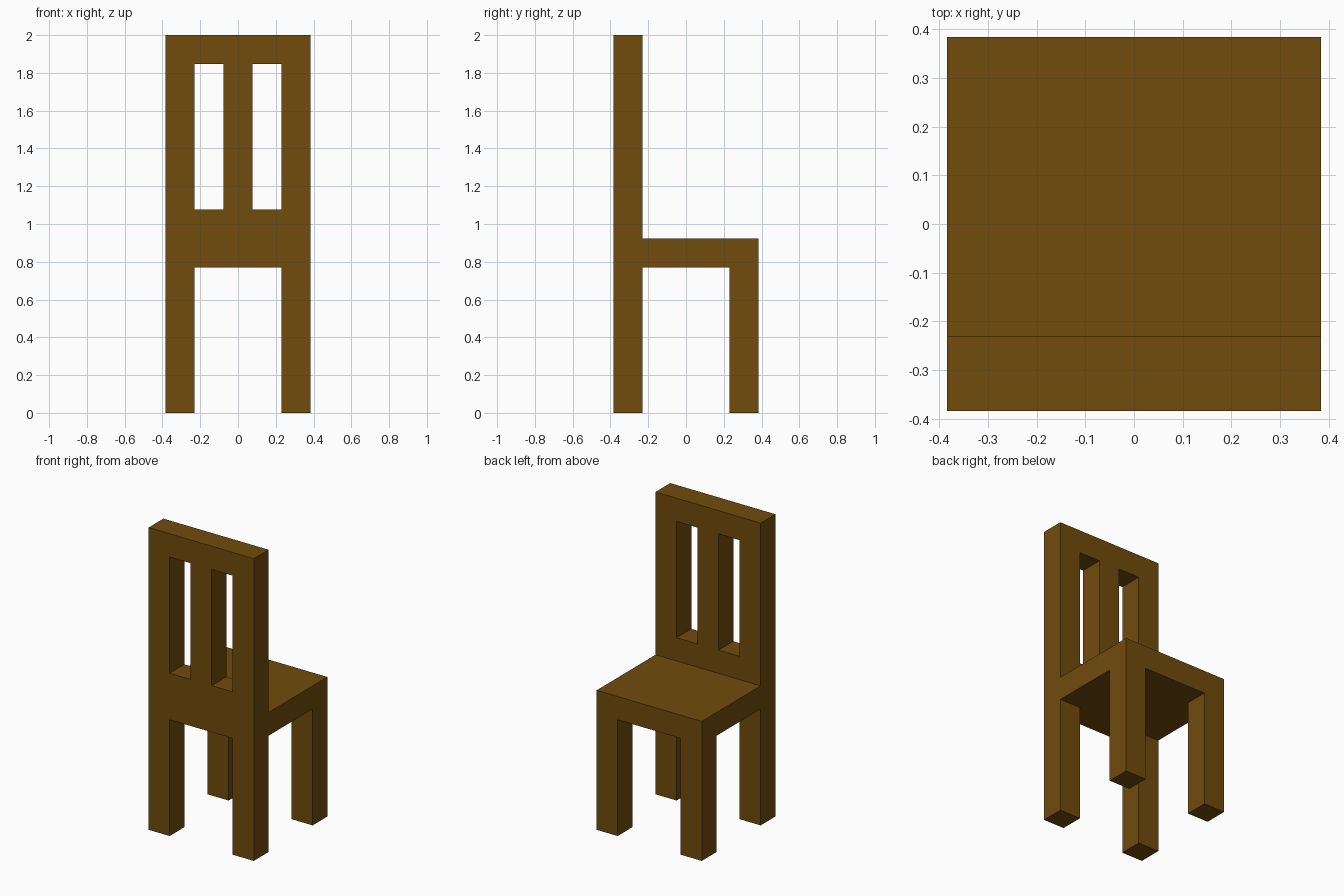
import bpy, bmesh
from mathutils import Vector

if "Cube" in bpy.data.objects:
    bpy.data.objects.remove(bpy.data.objects["Cube"])

U = 2.0 / 13.0  # the whole chair follows a grid of 13 units in height

wood = bpy.data.materials.new("brown_wood")
wood.diffuse_color = (0.162, 0.072, 0.0037, 1.0)
wood.use_nodes = True
wood.node_tree.nodes["Principled BSDF"].inputs["Base Color"].default_value = wood.diffuse_color


def sheet(bm, us, vs, place, keep):
    """Flat grid of faces over us x vs, leaving out cells where keep(i, j) is false."""
    cells = {}
    verts = {}

    def vert(a, b):
        if (a, b) not in verts:
            verts[a, b] = bm.verts.new(place(us[a], vs[b]) * U)
        return verts[a, b]

    for i in range(len(us) - 1):
        for j in range(len(vs) - 1):
            if keep(i, j):
                cells[i, j] = bm.faces.new((vert(i, j), vert(i + 1, j),
                                            vert(i + 1, j + 1), vert(i, j + 1)))
    return cells


def extrude(bm, faces, offset):
    geom = bmesh.ops.extrude_face_region(bm, geom=faces)["geom"]
    moved = [g for g in geom if isinstance(g, bmesh.types.BMVert)]
    bmesh.ops.translate(bm, verts=moved, vec=Vector(offset) * U)


def finish(bm, name):
    bmesh.ops.recalc_face_normals(bm, faces=bm.faces[:])
    mesh = bpy.data.meshes.new(name)
    bm.to_mesh(mesh)
    bm.free()
    mesh.materials.append(wood)
    bpy.context.collection.objects.link(bpy.data.objects.new(name, mesh))


# Back frame: two posts that become legs, rails and centre slat
openings = {(1, 0), (2, 0), (3, 0), (1, 2), (3, 2)}
bm = bmesh.new()
cells = sheet(bm, (-2.5, -1.5, -0.5, 0.5, 1.5, 2.5), (0, 5, 7, 12, 13),
              lambda x, z: Vector((x, -2.5, z)),
              lambda i, j: (i, j) not in openings)
extrude(bm, list(cells.values()), (0, 1, 0))
finish(bm, "back_frame_with_legs")

# Seat slab, with legs drawn down from its two free corners
bm = bmesh.new()
cells = sheet(bm, (-2.5, -1.5, 1.5, 2.5), (-1.5, 1.5, 2.5),
              lambda x, y: Vector((x, y, 5)), lambda i, j: True)
extrude(bm, list(cells.values()), (0, 0, 1))
bm.normal_update()
corners = [f for f in bm.faces
           if all(abs(v.co.z - 5 * U) < 1e-4 for v in f.verts)
           and abs(f.calc_center_median().x) > 1.5 * U
           and f.calc_center_median().y > 1.5 * U]
extrude(bm, corners, (0, 0, -5))
finish(bm, "seat_with_legs")
